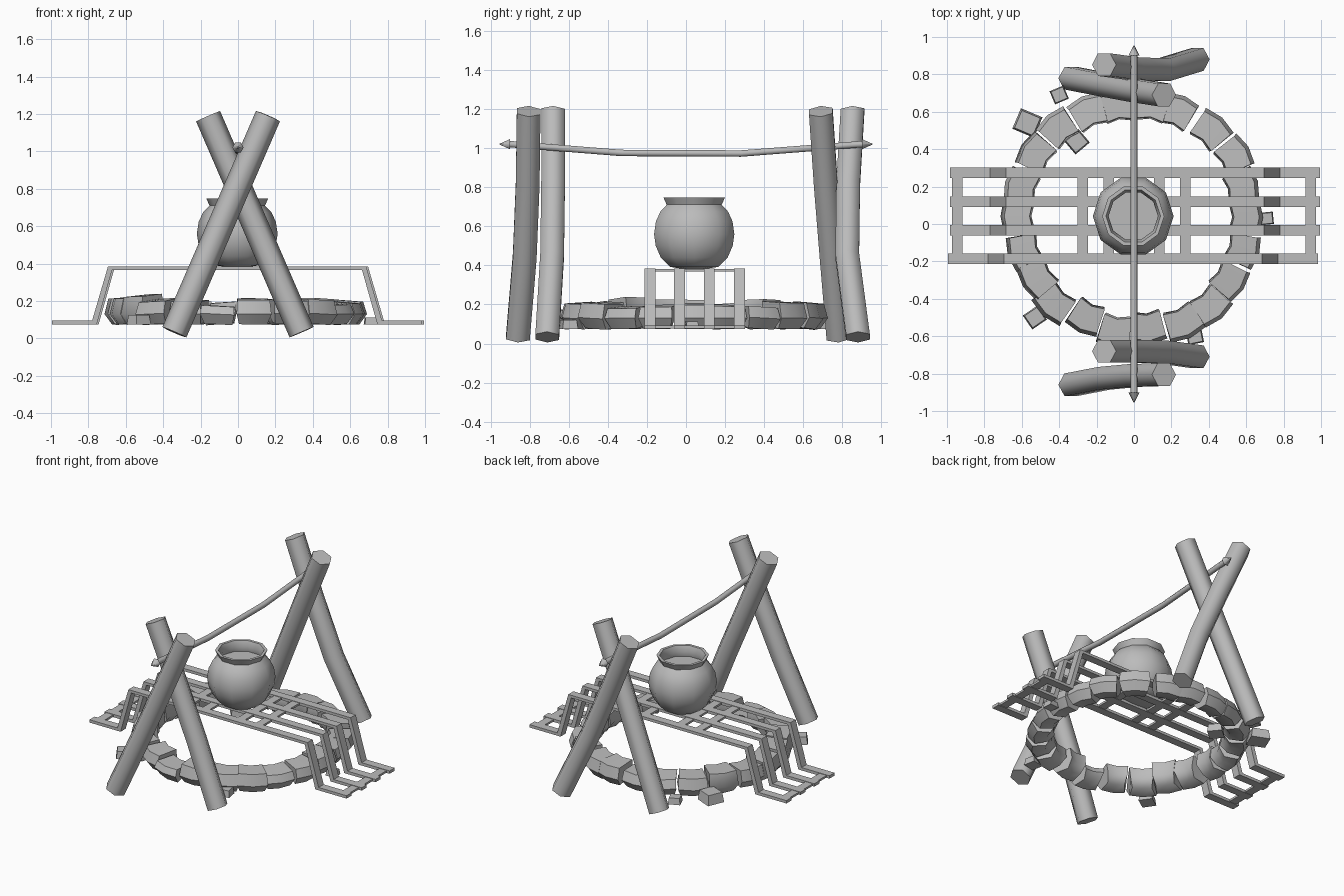
import bpy, bmesh, math, random
from mathutils import Vector

random.seed(7)
if "Cube" in bpy.data.objects:
    bpy.data.objects.remove(bpy.data.objects["Cube"], do_unlink=True)

grey = bpy.data.materials.new("plain_grey")
grey.use_nodes = True
grey.diffuse_color = (0.5, 0.5, 0.5, 1)
grey.node_tree.nodes["Principled BSDF"].inputs["Base Color"].default_value = (0.5, 0.5, 0.5, 1)


def skin(name, rings, smooth=0):
    """Join matching closed rings of points into a capped solid."""
    bm = bmesh.new()
    loops = [[bm.verts.new(p) for p in ring] for ring in rings]
    n = len(loops[0])
    for a, b in zip(loops, loops[1:]):
        for i in range(n):
            j = (i + 1) % n
            bm.faces.new((a[i], a[j], b[j], b[i]))
    bm.faces.new(loops[0][::-1])
    bm.faces.new(loops[-1])
    bmesh.ops.recalc_face_normals(bm, faces=bm.faces)
    mesh = bpy.data.meshes.new(name)
    bm.to_mesh(mesh)
    bm.free()
    mesh.materials.append(grey)
    obj = bpy.data.objects.new(name, mesh)
    bpy.context.collection.objects.link(obj)
    if smooth:
        bpy.ops.object.select_all(action='DESELECT')
        obj.select_set(True)
        bpy.context.view_layer.objects.active = obj
        bpy.ops.object.shade_smooth_by_angle(angle=math.radians(smooth))
    return obj


def tube(name, path, radii, sides, ref):
    """Rod along a path, all rings square to the end-to-end axis."""
    path = [Vector(p) for p in path]
    axis = (path[-1] - path[0]).normalized()
    u = Vector(ref).cross(axis).normalized()
    v = axis.cross(u)
    turns = [math.tau * i / sides for i in range(sides)]
    rings = [[p + r * (u * math.cos(a) + v * math.sin(a)) for a in turns]
             for p, r in zip(path, radii)]
    return skin(name, rings, 62)


def block(name, centre, size, turn=0, taper=1):
    """Upright box, optionally turned and narrowed at the top."""
    cx, cy, cz = centre
    c, s = math.cos(turn), math.sin(turn)
    rings = []
    for k, f in ((-0.5, 1), (0.5, taper)):
        ring = []
        for sx, sy in ((-1, -1), (1, -1), (1, 1), (-1, 1)):
            x, y = sx * size[0] * f / 2, sy * size[1] * f / 2
            ring.append((cx + x * c - y * s, cy + x * s + y * c, cz + k * size[2]))
        rings.append(ring)
    return skin(name, rings)


# Crossed support logs: lean direction and y at foot, lower bend, upper bend, top
logs = {
    "front_outer_log": (1, (-0.86, -0.825, -0.81, -0.805)),
    "front_inner_log": (-1, (-0.71, -0.685, -0.68, -0.68)),
    "back_inner_log": (1, (0.78, 0.745, 0.715, 0.69)),
    "back_outer_log": (-1, (0.88, 0.825, 0.83, 0.852)),
}
for name, (lean, ys) in logs.items():
    path = [(lean * (-0.34 + 0.5 * t), y, 0.033 + 1.155 * t)
            for t, y in zip((0, 0.36, 0.68, 1), ys)]
    tube(name, path, [0.07] * 4, 6, (0, 1, 0))

# Sagging spit pole with pointed ends
tube("spit_pole",
     [(0, -0.955, 1.02), (0, -0.9, 1.02), (0, -0.9, 1.02), (0, -0.33, 0.975),
      (0, 0.28, 0.972), (0, 0.9, 1.02), (0, 0.9, 1.02), (0, 0.955, 1.02)],
     [0.002, 0.03, 0.019, 0.019, 0.019, 0.019, 0.03, 0.002], 6, (0, 0, 1))

# Cooking pot turned from a profile, filled a little below the rim
profile = [(0.06, 0.382), (0.13, 0.392), (0.18, 0.44), (0.207, 0.5), (0.216, 0.56),
           (0.206, 0.625), (0.182, 0.675), (0.148, 0.71), (0.166, 0.748),
           (0.146, 0.748), (0.132, 0.71), (0.14, 0.675)]
skin("pot", [[(-0.004 + r * math.cos(math.tau * i / 10),
               0.042 + r * math.sin(math.tau * i / 10), z) for i in range(10)]
             for r, z in profile], 45)

# Grill rails: bent flat bars standing on feet
half = [(-0.99, 0.095, -0.99, 0.075), (-0.775, 0.095, -0.75, 0.075),
        (-0.69, 0.385, -0.668, 0.366)]
bend = half + [(-a, b, -c, d) for a, b, c, d in reversed(half)]
rail_y = (-0.185, -0.033, 0.119, 0.274)
for y, shift in zip(rail_y, (-0.005, 0.005, 0.005, 0.005)):
    y0, y1 = y - 0.028, y + 0.028
    skin("grill_rail", [[(a + shift, y0, b), (a + shift, y1, b),
                         (c + shift, y1, d), (c + shift, y0, d)] for a, b, c, d in bend])

# Grill cross bars on the top and the feet
mid, span = (rail_y[0] + rail_y[-1]) / 2, rail_y[-1] - rail_y[0]
for side in (-1, 1):
    for x, z in ((0.945, 0.085), (0.273, 0.375), (0.135, 0.375)):
        block("grill_cross_bar", (side * x, mid, z), (0.056, span, 0.014))

# Ring of fire stones: wedge blocks with a bulging outer wall
count = 22
for k in range(count):
    angle = math.tau * (k + random.uniform(-0.1, 0.1)) / count
    width = math.tau / count * random.uniform(0.92, 1.06)
    top = 0.195 + random.uniform(-0.015, 0.025)
    if 2.3 < angle < 3.9:
        top += 0.015
    push = random.uniform(-0.02, 0.015)
    tilt = random.uniform(-0.012, 0.012)
    section = [(0.57, 0.085, 0.72), (0.655, 0.075, 0.86), (0.695, 0.13, 1),
               (0.675, top - 0.01, 0.96), (0.54, top + tilt, 0.98), (0.53, 0.14, 0.9)]
    rings = []
    for s in (-0.5, 0, 0.5):
        ring = []
        for r, z, w in section:
            a = angle + s * width * w
            rr = r + push + (0.012 if s == 0 else 0)
            ring.append((rr * math.cos(a), 0.042 + rr * math.sin(a), z + s * tilt))
        rings.append(ring)
    skin("ring_stone", rings, 50)

# Loose stones around the ring: x, y, size, turn
for x, y, size, turn in ((-0.4, 0.69, 0.08, 0.4), (-0.57, 0.54, 0.125, -0.4),
                         (-0.305, 0.44, 0.1, 0.7), (-0.53, -0.5, 0.095, 0.6),
                         (0.325, -0.6, 0.085, 0.2), (0.71, 0.03, 0.07, 0.1)):
    block("loose_stone", (x, y, 0.075 + size * 0.27), (size, size * 0.95, size * 0.54), turn, 0.85)
